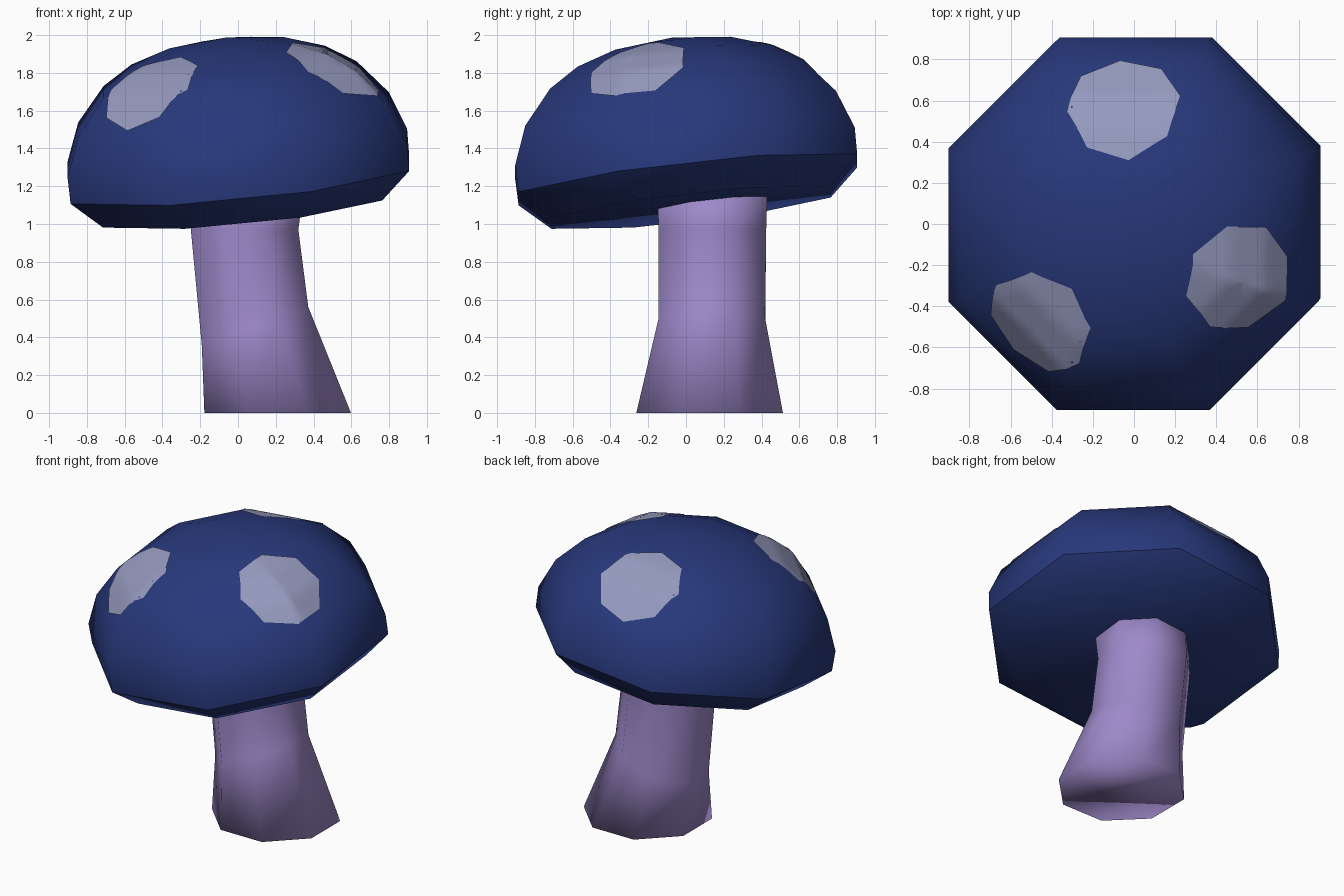
import bpy, bmesh, math
from mathutils import Vector
from mathutils.bvhtree import BVHTree

if "Cube" in bpy.data.objects:
    bpy.data.objects.remove(bpy.data.objects["Cube"])

SIDES = 8


def material(name, rgb):
    m = bpy.data.materials.new(name)
    m.diffuse_color = (*rgb, 1)
    m.use_nodes = True
    m.node_tree.nodes["Principled BSDF"].inputs["Base Color"].default_value = m.diffuse_color
    return m


def finish(name, bm, mat):
    bmesh.ops.recalc_face_normals(bm, faces=bm.faces)
    me = bpy.data.meshes.new(name)
    for f in bm.faces:
        f.smooth = True
    bm.to_mesh(me)
    bm.free()
    ob = bpy.data.objects.new(name, me)
    bpy.context.collection.objects.link(ob)
    me.materials.append(mat)
    return ob


def ring(bm, cx, cy, cz, rad, sx, sy):
    """Octagon sheared so its plane has slopes sx, sy."""
    vs = []
    for i in range(SIDES):
        a = math.tau * (i + 0.5) / SIDES
        x, y = rad * math.cos(a), rad * math.sin(a)
        vs.append(bm.verts.new((cx + x, cy + y, cz + sx * x + sy * y)))
    return vs


def bridge(bm, a, b):
    n = len(a)
    for i in range(n):
        bm.faces.new((a[i], a[(i + 1) % n], b[(i + 1) % n], b[i]))


def fan(bm, loop, tip):
    v = bm.verts.new(tip)
    for i in range(len(loop)):
        bm.faces.new((loop[i], loop[(i + 1) % len(loop)], v))


blue = material("cap_blue", (0.021, 0.040, 0.20))
grey = material("spot_grey", (0.30, 0.32, 0.51))
lilac = material("stem_lilac", (0.34, 0.25, 0.59))

# Cap: tilted octagonal dome, (radius, height above rim) profile
SX, SY, RIM = 0.097, 0.112, 1.235
profile = [(0.80, -0.148), (0.97, 0), (0.973, 0.14), (0.89, 0.345),
           (0.725, 0.53), (0.555, 0.635), (0.33, 0.71)]
bm = bmesh.new()
rings = [ring(bm, 0.01 - SX * h, 0.01 - SY * h, RIM + h, r, SX, SY) for r, h in profile]
for a, b in zip(rings, rings[1:]):
    bridge(bm, a, b)
bm.faces.new(rings[0])
fan(bm, rings[-1], (-SX * 0.65, -SY * 0.65, RIM + 0.752))
bmesh.ops.recalc_face_normals(bm, faces=bm.faces)
for i in range(SIDES):  # crisp rim
    bm.edges.get((rings[1][i], rings[1][(i + 1) % SIDES])).smooth = False
tree = BVHTree.FromBMesh(bm)
finish("cap", bm, blue)

# Spots: octagonal patches laid on the dome surface
for name, x, y in (("spot_back", -0.05, 0.585), ("spot_front_left", -0.47, -0.49),
                   ("spot_right", 0.54, -0.275)):
    c = tree.ray_cast(Vector((x, y, 3)), Vector((0, 0, -1)))[0]
    n = (c - Vector((0, 0, RIM))).normalized()
    t = Vector((-y, x, 0)).normalized()
    u = n.cross(t)
    bm = bmesh.new()

    def on_dome(p):
        hit = tree.ray_cast(p + n, -n)[0]
        return (hit or p) + n * 0.007

    loops = []
    for k in range(1, 7):
        loop = []
        for i in range(SIDES):
            a = [t * math.cos(g) + u * math.sin(g)
                 for g in (math.tau * i / SIDES, math.tau * (i + 1) / SIDES)]
            for f in (0, 0.25, 0.5, 0.75):
                loop.append(bm.verts.new(on_dome(c + a[0].lerp(a[1], f) * 0.278 * k / 6)))
        loops.append(loop)
    for a, b in zip(loops, loops[1:]):
        bridge(bm, a, b)
    fan(bm, loops[0], on_dome(c))
    ob = finish(name, bm, grey)
    if ob.data.polygons[0].normal.dot(n) < 0:
        ob.data.flip_normals()

# Stem: leaning octagonal column flaring at the foot (x, y, z, radius, slopes)
bm = bmesh.new()
rings = [ring(bm, *s) for s in (
    (0.21, 0.125, 0.0, 0.42, 0, 0),
    (0.09, 0.137, 0.46, 0.305, 0.36, 0),
    (0.035, 0.14, 0.97, 0.308, 0, 0),
    (0.055, 0.14, 1.16, 0.315, SX, SY))]
for a, b in zip(rings, rings[1:]):
    bridge(bm, a, b)
bm.faces.new(rings[0])
bm.faces.new(rings[-1])
finish("stem", bm, lilac)
